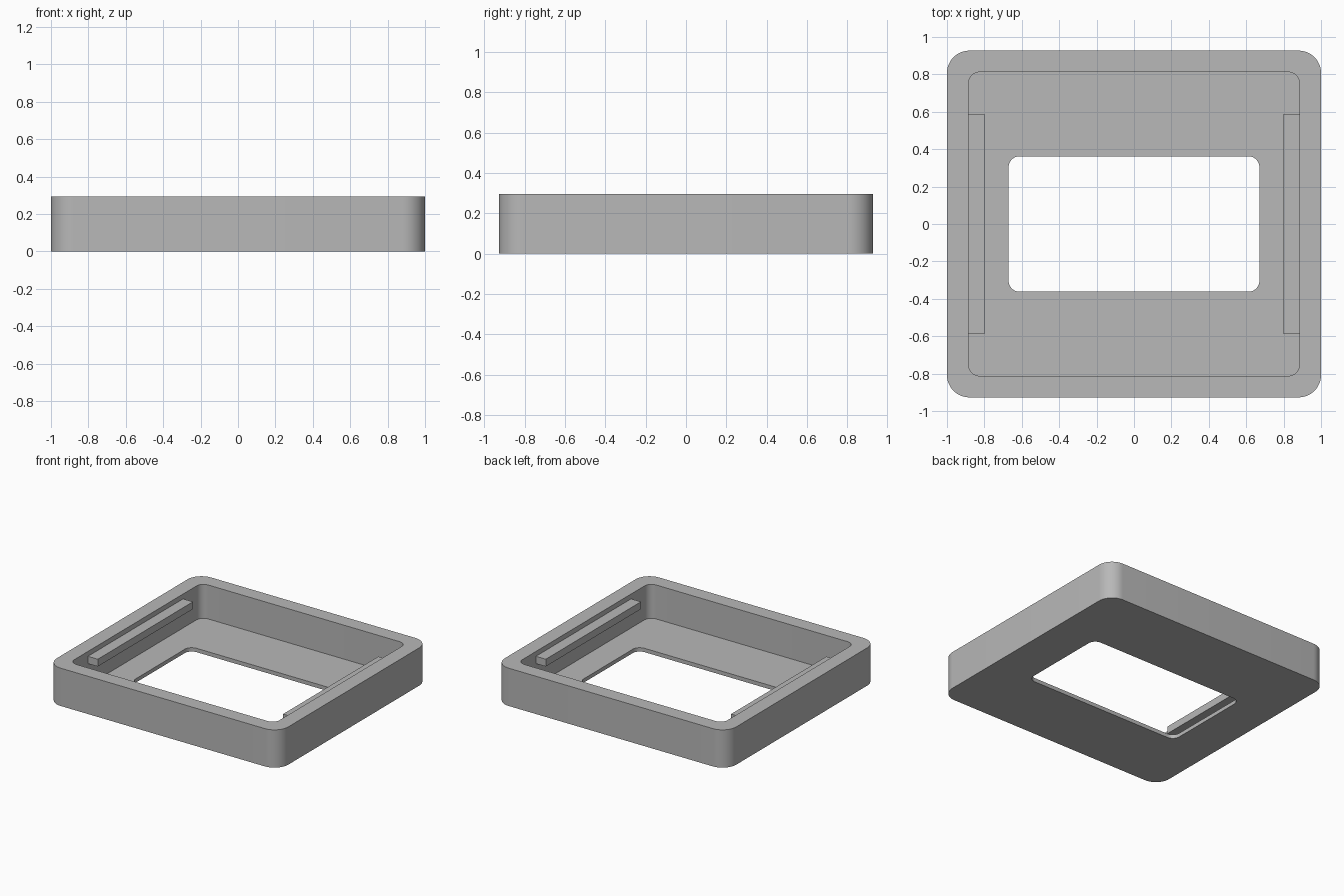
import bpy
import bmesh
from math import sin, cos, pi, radians

cube = bpy.data.objects.get("Cube")
if cube:
    bpy.data.objects.remove(cube, do_unlink=True)

HEIGHT, FLOOR = 0.295, 0.03
CORNER_STEPS = 12

grey = bpy.data.materials.new("plain grey")
grey.use_nodes = True
grey.diffuse_color = (0.48, 0.48, 0.48, 1)
grey.node_tree.nodes["Principled BSDF"].inputs["Base Color"].default_value = grey.diffuse_color


def finish(name, bm):
    bmesh.ops.recalc_face_normals(bm, faces=bm.faces)
    mesh = bpy.data.meshes.new(name)
    bm.to_mesh(mesh)
    bm.free()
    mesh.materials.append(grey)
    obj = bpy.data.objects.new(name, mesh)
    bpy.context.collection.objects.link(obj)
    return obj


def rounded_ring(bm, hx, hy, radius, z):
    """Vertices of a rounded rectangle, counter-clockwise."""
    ring = []
    for corner, (sx, sy) in enumerate([(1, 1), (-1, 1), (-1, -1), (1, -1)]):
        for i in range(CORNER_STEPS + 1):
            a = (corner + i / CORNER_STEPS) * pi / 2
            ring.append(bm.verts.new((sx * (hx - radius) + radius * cos(a),
                                      sy * (hy - radius) + radius * sin(a), z)))
    return ring


# Tray: outer wall, rim, inner wall, floor and window edge as one closed strip
bm = bmesh.new()
outer, inner, window = (1.0, 0.927, 0.12), (0.885, 0.812, 0.06), (0.671, 0.362, 0.06)
sections = [(outer, 0), (outer, HEIGHT), (inner, HEIGHT),
            (inner, FLOOR), (window, FLOOR), (window, 0)]
rings = [rounded_ring(bm, *shape, z) for shape, z in sections]
for lower, upper in zip(rings, rings[1:] + rings[:1]):
    for i in range(len(lower)):
        j = (i + 1) % len(lower)
        bm.faces.new((lower[i], lower[j], upper[j], upper[i]))
tray = finish("tray_frame", bm)
bpy.ops.object.select_all(action='DESELECT')
tray.select_set(True)
bpy.context.view_layer.objects.active = tray
bpy.ops.object.shade_smooth_by_angle(angle=radians(30))

# Retaining rails on the two side walls
for side, name in ((1, "left_rail"), (-1, "right_rail")):
    bm = bmesh.new()
    bmesh.ops.create_cube(bm, size=1)
    bmesh.ops.scale(bm, vec=(0.085, 1.174, 0.057), verts=bm.verts)
    bmesh.ops.translate(bm, vec=(side * 0.8425, 0, 0.2285), verts=bm.verts)
    finish(name, bm)
